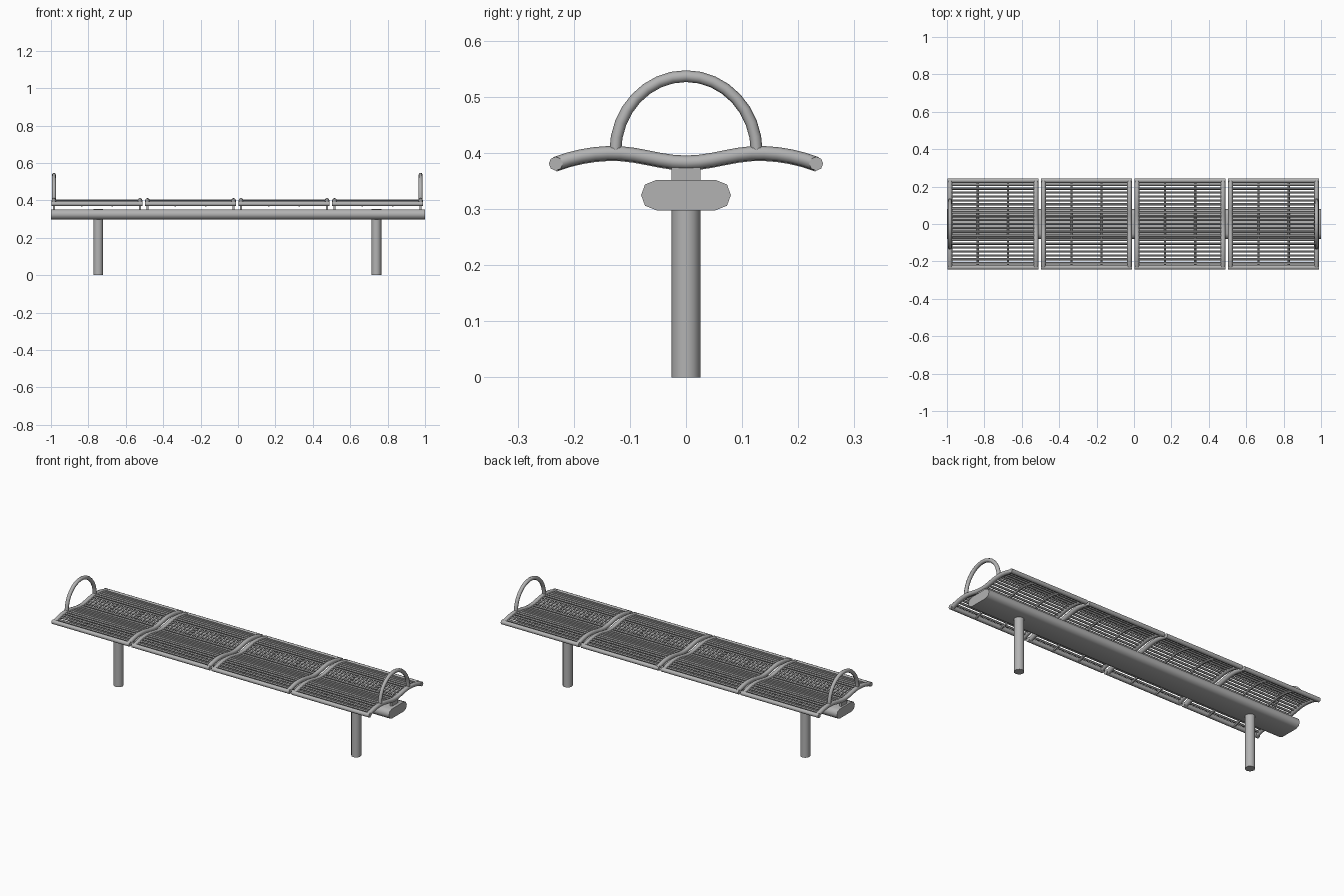
import bpy
import bmesh
import math

if "Cube" in bpy.data.objects:
    bpy.data.objects.remove(bpy.data.objects["Cube"], do_unlink=True)

# One plain metal colour
metal = bpy.data.materials.new("grey_metal")
metal.use_nodes = True
grey = (0.45, 0.45, 0.45, 1)
metal.diffuse_color = grey
metal.node_tree.nodes["Principled BSDF"].inputs["Base Color"].default_value = grey

CENTRE = -0.004      # middle of the seat row
PITCH = 0.5          # spacing of the seat panels
HALF = 0.2425        # half width of a panel
EDGE = 0.232         # front and back rail position
TUBE = 0.0125


def finish(obj):
    """Give the part its colour and shading."""
    obj.data.materials.clear()
    obj.data.materials.append(metal)
    bpy.ops.object.select_all(action='DESELECT')
    obj.select_set(True)
    bpy.context.view_layer.objects.active = obj
    bpy.ops.object.shade_smooth_by_angle(angle=math.radians(50))
    return obj


def tubes(name, paths, radius, resolution=2):
    """Round bars along a list of paths, as one mesh."""
    curve = bpy.data.curves.new(name, 'CURVE')
    curve.dimensions = '3D'
    curve.bevel_depth = radius
    curve.bevel_resolution = resolution
    curve.use_fill_caps = True
    for path in paths:
        spline = curve.splines.new('POLY')
        spline.points.add(len(path) - 1)
        for point, co in zip(spline.points, path):
            point.co = (*co, 1)
    obj = bpy.data.objects.new(name, curve)
    bpy.context.collection.objects.link(obj)
    bpy.ops.object.select_all(action='DESELECT')
    obj.select_set(True)
    bpy.context.view_layer.objects.active = obj
    bpy.ops.object.convert(target='MESH')
    return finish(bpy.context.view_layer.objects.active)


def extrude_x(name, profile, x0, x1):
    """Extrude a (y, z) outline along x."""
    bm = bmesh.new()
    face = bm.faces.new([bm.verts.new((x0, y, z)) for y, z in profile])
    new = bmesh.ops.extrude_face_region(bm, geom=[face])["geom"]
    verts = [v for v in new if isinstance(v, bmesh.types.BMVert)]
    bmesh.ops.translate(bm, verts=verts, vec=(x1 - x0, 0, 0))
    bmesh.ops.recalc_face_normals(bm, faces=bm.faces)
    mesh = bpy.data.meshes.new(name)
    bm.to_mesh(mesh)
    bm.free()
    obj = bpy.data.objects.new(name, mesh)
    bpy.context.collection.objects.link(obj)
    return finish(obj)


def seat_height(y):
    """Double-sided seat wave: dip in the middle, drooping edges."""
    y = abs(y)
    if y < 0.13:
        return 0.3915 - 0.0085 * math.cos(math.pi * y / 0.13)
    return 0.4 - 0.019 * ((y - 0.13) / 0.102) ** 2


def wave(x, drop=0.0, steps=20):
    ys = [EDGE * (2 * i / steps - 1) for i in range(steps + 1)]
    return [(x, y, seat_height(y) - drop) for y in ys]


# Main beam with rounded sides
quarter = [(0.053, 0.027), (0.073, 0.019), (0.08, 0)]
right = quarter + [(y, -z) for y, z in reversed(quarter[:-1])]
outline = right + [(-y, z) for y, z in reversed(right)]
extrude_x("beam", [(y, z + 0.325) for y, z in outline], -1, 1)

# Posts
for side, x in (("right", -0.747), ("left", 0.74)):
    tubes(side + "_post", [[(x, 0, 0), (x, 0, 0.353)]], 0.026, 4)

# Seat panels
for n in range(4):
    mid = CENTRE + (n - 1.5) * PITCH
    end = HALF - TUBE
    label = f"_{n + 1}"

    sides = [wave(mid + s * end) for s in (-1, 1)]
    rails = [[(mid - HALF, y, seat_height(y)), (mid + HALF, y, seat_height(y))]
             for y in (-EDGE, EDGE)]
    tubes("seat_frame" + label, sides + rails, TUBE)

    slat_ys = [0.021 * i for i in range(-10, 11)]
    tubes("seat_slats" + label,
          [[(mid - end, y, seat_height(y)), (mid + end, y, seat_height(y))]
           for y in slat_ys], 0.006, 1)

    tubes("seat_ribs" + label,
          [wave(mid + s * HALF / 3, 0.009) for s in (-1, 1)], 0.006, 1)

    # Mounting plates between beam and frame
    for s, side in ((-1, "right"), (1, "left")):
        x = mid + s * end
        plate = [(-0.026, 0.345), (0.026, 0.345), (0.026, 0.378), (-0.026, 0.378)]
        extrude_x(side + "_mount" + label, plate, x - 0.006, x + 0.006)

# Arched arm loops at both ends
for s, side in ((-1, "right"), (1, "left")):
    x = CENTRE + s * (1.5 * PITCH + HALF - TUBE)
    arch = [(x, 0.126 * math.cos(math.pi * i / 16),
             0.402 + 0.135 * math.sin(math.pi * i / 16)) for i in range(17)]
    tubes(side + "_arm_loop", [arch], 0.0105)
